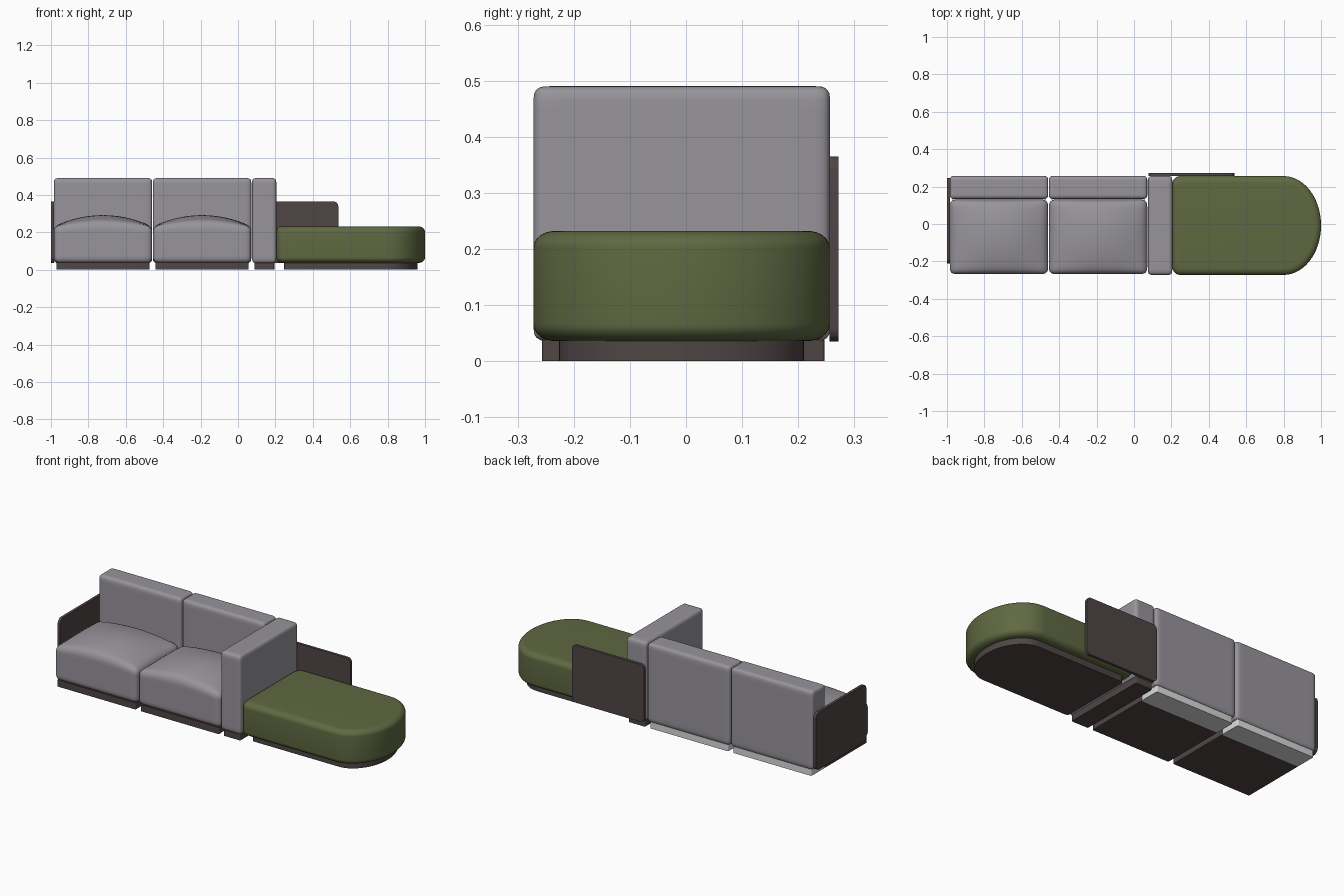
import bpy, bmesh, math
from mathutils import Vector

if "Cube" in bpy.data.objects:
    bpy.data.objects.remove(bpy.data.objects["Cube"])


def material(name, rgb):
    m = bpy.data.materials.new(name)
    m.diffuse_color = (*rgb, 1)
    m.use_nodes = True
    m.node_tree.nodes["Principled BSDF"].inputs["Base Color"].default_value = m.diffuse_color
    return m


GREY = material("grey fabric", (0.31, 0.297, 0.325))
GREEN = material("green fabric", (0.115, 0.14, 0.054))
BROWN = material("dark brown", (0.08, 0.06, 0.06))
LIGHT = material("light grey", (0.7, 0.7, 0.7))


def finish(bm, name, mat, angle=35):
    bmesh.ops.recalc_face_normals(bm, faces=bm.faces[:])
    me = bpy.data.meshes.new(name)
    bm.to_mesh(me)
    bm.free()
    ob = bpy.data.objects.new(name, me)
    bpy.context.collection.objects.link(ob)
    me.materials.append(mat)
    bpy.ops.object.select_all(action='DESELECT')
    ob.select_set(True)
    bpy.context.view_layer.objects.active = ob
    bpy.ops.object.shade_smooth_by_angle(angle=math.radians(angle))
    return ob


def soft_box(name, lo, hi, r, mat, dome=0.0):
    """Upholstered block with rounded edges and an optional pillow top."""
    lo, hi = Vector(lo), Vector(hi)
    mid, half = (lo + hi) / 2, (hi - lo) / 2
    bm = bmesh.new()
    bmesh.ops.create_cube(bm, size=2)
    bmesh.ops.subdivide_edges(bm, edges=bm.edges[:], cuts=19, use_grid_fill=True)
    for v in bm.verts:
        # crowd the grid towards the edges, then round them
        p = Vector([math.sin(c * math.pi / 2) * h for c, h in zip(v.co, half)])
        inner = Vector([max(-h + r, min(h - r, c)) for c, h in zip(p, half)])
        d = p - inner
        if d.length > 1e-7:
            p = inner + d.normalized() * r
        if dome:
            u, w = p.x / half.x, p.y / half.y
            t = (p.z + half.z) / (2 * half.z)
            p.z += dome * t * t * (1 - u * u) * (0.4 + 0.6 * (1 - w * w))
        v.co = p + mid
    return finish(bm, name, mat)


def slab(name, lo, hi, axis, r, mat):
    """Board with corners rounded around one axis."""
    lo, hi = Vector(lo), Vector(hi)
    bm = bmesh.new()
    bmesh.ops.create_cube(bm, size=1)
    for v in bm.verts:
        v.co = Vector([c * s for c, s in zip(v.co, hi - lo)]) + (lo + hi) / 2
    edges = [e for e in bm.edges
             if abs((e.verts[0].co - e.verts[1].co).normalized()[axis]) > 0.9]
    bmesh.ops.bevel(bm, geom=edges, offset=r, segments=6, profile=0.5, affect='EDGES')
    return finish(bm, name, mat)


def outline(x0, x1, xe, ry, yc, r):
    """Plan shape: half ellipse on the right, small round corners on the left."""
    pts = []
    for i in range(41):
        a = -math.pi / 2 + math.pi * i / 40
        pts.append((xe + (x1 - xe) * math.cos(a), yc + ry * math.sin(a)))
    for sy, a0 in ((1, 90), (-1, 180)):
        for i in range(7):
            a = math.radians(a0 + 15 * i)
            pts.append((x0 + r + r * math.cos(a), yc + sy * (ry - r) + r * math.sin(a)))
    return pts


def loft(name, rings, mat):
    bm = bmesh.new()
    loops = [[bm.verts.new((x, y, z)) for x, y in pts] for pts, z in rings]
    for a, b in zip(loops, loops[1:]):
        for i in range(len(a)):
            j = (i + 1) % len(a)
            bm.faces.new((a[i], a[j], b[j], b[i]))
    bm.faces.new(loops[0])
    bm.faces.new(loops[-1])
    return finish(bm, name, mat)


# Two seat modules: cushion, backrest and plinths
for side, x0, x1 in (("left", -0.985, -0.459), ("right", -0.455, 0.071)):
    soft_box(side + "_seat_cushion", (x0, -0.268, 0.036), (x1, 0.13, 0.232), 0.03,
             GREY, 0.06)
    soft_box(side + "_backrest", (x0, 0.134, 0.036), (x1, 0.257, 0.49), 0.02, GREY)
    slab(side + "_seat_plinth", (x0 + 0.014, -0.257, 0), (x1 - 0.014, 0.125, 0.038),
         2, 0.006, BROWN)
    slab(side + "_back_plinth", (x0 + 0.014, 0.125, 0), (x1 - 0.014, 0.247, 0.038),
         2, 0.006, LIGHT)

# Upholstered divider between seats and chaise
soft_box("divider", (0.075, -0.272, 0.036), (0.205, 0.257, 0.49), 0.02, GREY)
slab("divider_plinth", (0.088, -0.257, 0), (0.194, 0.247, 0.038), 2, 0.006, BROWN)

# Chaise with rounded end and soft rims
rings = []
N = 8
for k in range(2 * N + 2):
    top = k > N
    a = math.pi / 2 * ((k - N - 1) / N if top else 1 - k / N)
    d = 0.038 * (1 - math.cos(a))
    z = 0.202 + 0.03 * math.sin(a) if top else 0.066 - 0.03 * math.sin(a)
    rings.append((outline(0.206 + 0.6 * d, 1.0 - d, 0.8, 0.264 - d, -0.008, 0.04), z))
loft("chaise", rings, GREEN)
base = outline(0.245, 0.96, 0.8, 0.218, -0.008, 0.02)
loft("chaise_plinth", [(base, 0), (base, 0.038)], BROWN)

# Thin screens on the left end and behind the chaise
slab("left_screen", (-1.0, -0.212, 0.035), (-0.984, 0.247, 0.365), 0, 0.03, BROWN)
slab("back_screen", (0.078, 0.256, 0.035), (0.536, 0.272, 0.365), 1, 0.025, BROWN)
